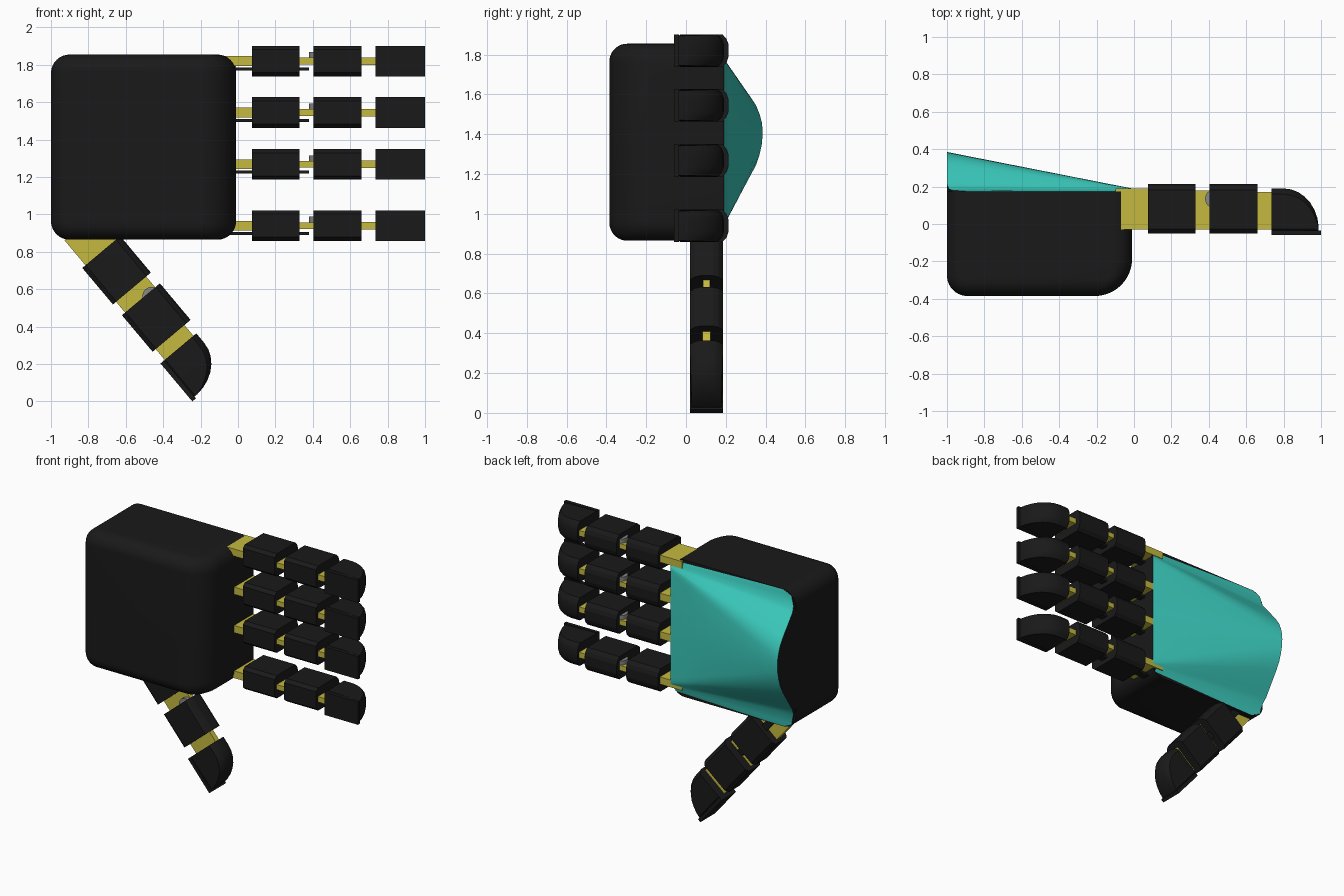
import bpy, bmesh, math
from mathutils import Matrix

if "Cube" in bpy.data.objects:
    bpy.data.objects.remove(bpy.data.objects["Cube"])


def material(name, rgb):
    m = bpy.data.materials.new(name)
    m.diffuse_color = (*rgb, 1)
    m.use_nodes = True
    m.node_tree.nodes["Principled BSDF"].inputs["Base Color"].default_value = m.diffuse_color
    return m


BLACK = material("black", (0.01, 0.01, 0.01))
YELLOW = material("yellow", (0.56, 0.49, 0.05))
TEAL = material("teal", (0.045, 0.61, 0.52))
STEEL = material("steel", (0.25, 0.25, 0.25))


def finish(name, bm, mat, mw=None, smooth=None):
    bmesh.ops.recalc_face_normals(bm, faces=bm.faces[:])
    me = bpy.data.meshes.new(name)
    bm.to_mesh(me)
    bm.free()
    ob = bpy.data.objects.new(name, me)
    bpy.context.collection.objects.link(ob)
    me.materials.append(mat)
    if mw:
        me.transform(mw)
    if smooth:
        bpy.ops.object.select_all(action='DESELECT')
        ob.select_set(True)
        bpy.context.view_layer.objects.active = ob
        bpy.ops.object.shade_smooth_by_angle(angle=math.radians(smooth))
    return ob


def loft(name, rings, mat, mw=None, closed=True, caps=True, smooth=None):
    bm = bmesh.new()
    rows = [[bm.verts.new(p) for p in r] for r in rings]
    n = len(rows[0])
    for a, b in zip(rows, rows[1:]):
        for i in range(n if closed else n - 1):
            j = (i + 1) % n
            bm.faces.new((a[i], a[j], b[j], b[i]))
    if caps:
        bm.faces.new(rows[0])
        bm.faces.new(rows[-1])
    return finish(name, bm, mat, mw, smooth)


def box(name, x, y, z, mat, mw):
    rings = [[(px, y[0], z[0]), (px, y[1], z[0]), (px, y[1], z[1]), (px, y[0], z[1])] for px in x]
    return loft(name, rings, mat, mw)


def disc(name, cx, cy, r, z, mat, mw):
    rings = [[(cx + r * math.cos(i * math.tau / 24), cy + r * math.sin(i * math.tau / 24), pz)
              for i in range(24)] for pz in z]
    return loft(name, rings, mat, mw, smooth=40)


# Palm block: rounded outline swept in y, front edges rolled over
def roll(r, d):
    return 0 if d >= r else r - math.sqrt(r * r - (r - d) ** 2)


def palm_ring(y):
    d = y + 0.385
    x0, x1 = -1 + roll(0.11, d), -0.01 - roll(0.2, d)
    iz = roll(0.09, d)
    z0, z1 = 0.865 + iz, 1.855 - iz
    r = max(0.1 - iz, 0.01)
    pts = []
    for k, (cx, cz) in enumerate([(x1 - r, z1 - r), (x0 + r, z1 - r), (x0 + r, z0 + r), (x1 - r, z0 + r)]):
        for i in range(9):
            a = (k + i / 8) * math.pi / 2
            pts.append((cx + r * math.cos(a), y, cz + r * math.sin(a)))
    return pts


depths = [0.2 * (1 - math.cos(i / 14 * math.pi / 2)) for i in range(15)] + [0.56]
loft("palm", [palm_ring(-0.385 + d) for d in depths], BLACK, smooth=35)

# Back-of-hand shell: bell curve at the wrist ruled to a flat edge at the knuckles
ZC = 1.36
half = [  # wrist x, offset from bell centre, y, knuckle offset, knuckle y
    (-1, 0.0, 0.385, 0.0, 0.19), (-1, 0.05, 0.382, 0.38, 0.19), (-1, 0.1, 0.37, 0.40, 0.19),
    (-1, 0.15, 0.352, 0.415, 0.19), (-1, 0.2, 0.322, 0.42, 0.19), (-1, 0.3, 0.25, 0.425, 0.189),
    (-1, 0.35, 0.214, 0.43, 0.188), (-0.99, 0.39, 0.188, 0.435, 0.186),
    (-0.97, 0.465, 0.18, 0.45, 0.182), (-0.9, 0.495, 0.175, 0.47, 0.175)]


def bell_z(s, o):
    return ZC + 0.05 * max(0, 1 - o / 0.495) + s * o


profile = [(-1, p) for p in reversed(half[1:])] + [(1, p) for p in half]
left = [(p[0], p[2], bell_z(s, p[1])) for s, p in profile]
right = [(-0.01 if p[3] < 0.44 else -0.04, p[4], ZC + s * p[3]) for s, p in profile]
rows = [[tuple(a + (b - a) * t / 8 for a, b in zip(l, r)) for l, r in zip(left, right)] for t in range(9)]
loft("back_shell", rows, TEAL, closed=False, caps=False, smooth=40)

# Black wrist cap and knuckle strip closing the shell ends
for name, edge in (("wrist_cap", left), ("knuckle_cap", right)):
    base = [(x, 0.17, z) for x, y, z in edge]
    loft(name, [edge, base], BLACK, closed=False, caps=False)


# Finger: built along +x with its back facing +y
def section(x, top, w=0.082, c=0.03):
    low = -0.058
    c2 = min(c, (top - low) * 0.3)
    half = [(top, 0.4), (top - c2 * 0.3, 0.72), (top - c2, 1), (low + c2, 1), (low + c2 * 0.2, 0.75)]
    return ([(x, y, w * f) for y, f in half] + [(x, y, -w * f) for y, f in reversed(half)])


def finger(name, mw):
    for i, x in enumerate((0.075, 0.405)):
        loft(f"{name}_segment_{i + 1}", [section(x, 0.213), section(x + 0.255, 0.213)], BLACK, mw)
    tip = [section(0.735, 0.19)]
    for i in range(8):
        a = i / 7 * math.radians(86)
        tip.append(section(0.8 + 0.188 * math.sin(a), -0.03 + 0.22 * math.cos(a), 0.082 - 0.008 * i / 7))
    loft(f"{name}_tip", tip, BLACK, mw, smooth=25)
    box(f"{name}_tip_pad", (0.735, 1.0), (-0.06, -0.035), (-0.082, 0.082), BLACK, mw)
    # Inner yellow frame with joint pieces
    box(f"{name}_knuckle", (-0.1, 0.1), (-0.03, 0.19), (-0.026, 0.026), YELLOW, mw)
    box(f"{name}_joint_1", (0.3, 0.43), (-0.03, 0.18), (-0.018, 0.018), YELLOW, mw)
    box(f"{name}_joint_2", (0.63, 0.76), (-0.03, 0.17), (-0.02, 0.02), YELLOW, mw)
    disc(f"{name}_pivot", 0.43, 0.135, 0.05, (0.016, 0.048), STEEL, mw)
    # Side link bar
    box(f"{name}_link", (-0.05, 0.38), (0.055, 0.105), (-0.05, -0.034), BLACK, mw)
    disc(f"{name}_link_end", -0.05, 0.08, 0.025, (-0.05, -0.034), BLACK, mw)


for i, z in enumerate((1.82, 1.545, 1.268, 0.94)):
    finger(f"finger_{i + 1}", Matrix.Translation((0, 0, z)))

# Thumb: the same finger turned down and outward
c, s = math.cos(math.radians(50)), math.sin(math.radians(50))
finger("thumb", Matrix(((c, s, 0, -0.841), (0, 0, -1, 0.103), (-s, c, 0, 0.805), (0, 0, 0, 1))))
